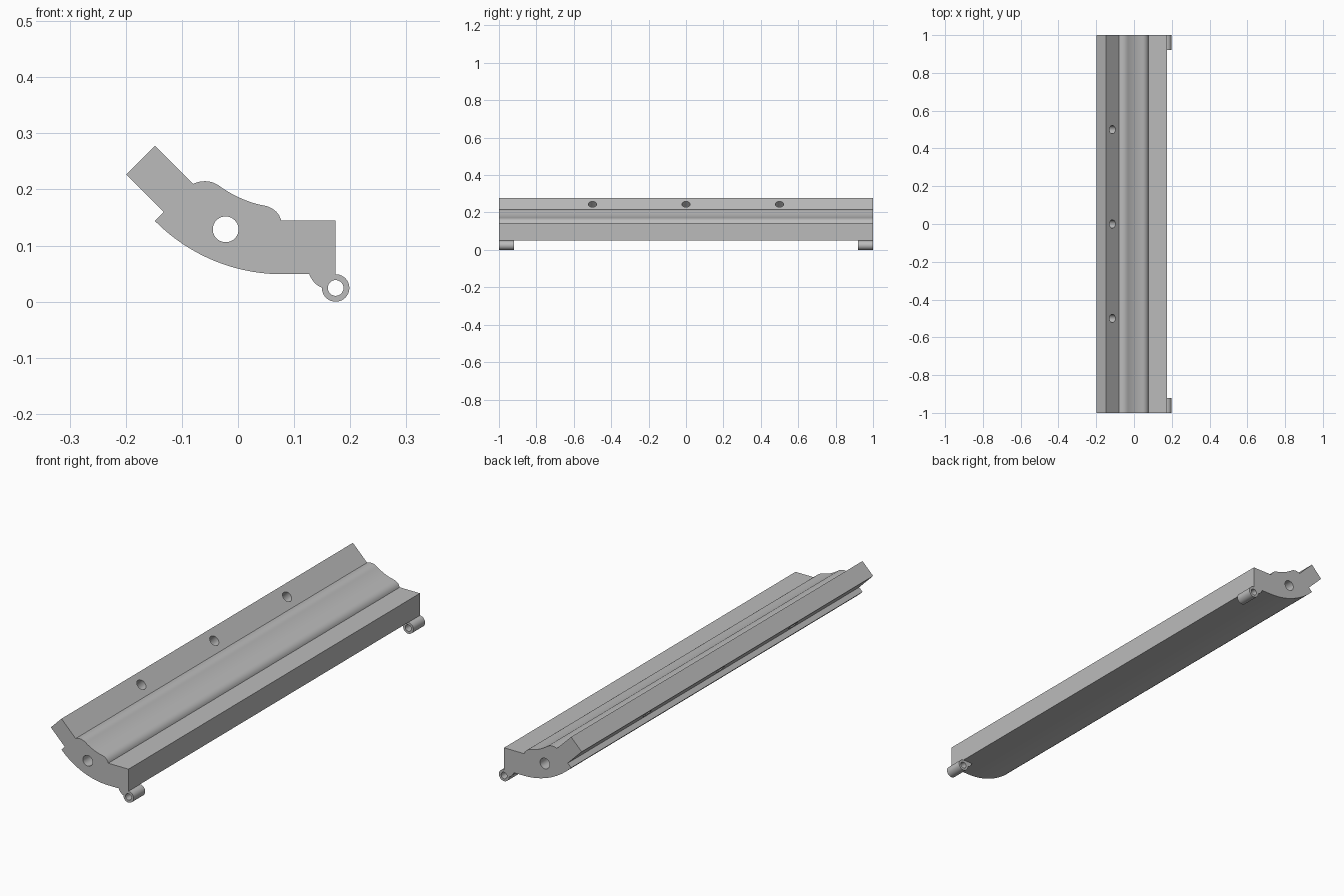
import bpy, bmesh, math
from mathutils import Vector, Matrix

cube = bpy.data.objects.get("Cube")
if cube:
    bpy.data.objects.remove(cube, do_unlink=True)

grey = bpy.data.materials.new("plain grey")
grey.use_nodes = True
COLOUR = (0.5, 0.5, 0.5, 1)
grey.diffuse_color = COLOUR
grey.node_tree.nodes["Principled BSDF"].inputs["Base Color"].default_value = COLOUR


def arc(cx, cz, r, a0, a1, n):
    """Points along a circular arc, angles in degrees."""
    angles = [math.radians(a0 + (a1 - a0) * i / n) for i in range(n + 1)]
    return [(cx + r * math.cos(a), cz + r * math.sin(a)) for a in angles]


def bend(a, c, b, n=10):
    """Quadratic curve from a to b, pulled toward c."""
    a, b, c = Vector(a), Vector(b), Vector(c)
    ts = [i / n for i in range(n + 1)]
    return [tuple(a * (1 - t) ** 2 + c * 2 * t * (1 - t) + b * t * t) for t in ts]


def extrude(name, profile, y0, y1):
    """Extrude an x-z profile along y."""
    points = []
    for p in profile:
        if not points or (Vector(p) - Vector(points[-1])).length > 1e-4:
            points.append(p)
    bm = bmesh.new()
    face = bm.faces.new([bm.verts.new((x, y0, z)) for x, z in points])
    result = bmesh.ops.extrude_face_region(bm, geom=[face])
    moved = [v for v in result["geom"] if isinstance(v, bmesh.types.BMVert)]
    bmesh.ops.translate(bm, verts=moved, vec=(0, y1 - y0, 0))
    bmesh.ops.recalc_face_normals(bm, faces=bm.faces)
    return finish(name, bm)


def finish(name, bm):
    mesh = bpy.data.meshes.new(name)
    bm.to_mesh(mesh)
    bm.free()
    mesh.materials.append(grey)
    obj = bpy.data.objects.new(name, mesh)
    bpy.context.collection.objects.link(obj)
    return obj


def drill(obj, centre, axis, radius, depth):
    """Cut a round hole and remove the cutter."""
    bm = bmesh.new()
    turn = Vector((0, 0, 1)).rotation_difference(Vector(axis)).to_matrix().to_4x4()
    bmesh.ops.create_cone(bm, cap_ends=True, segments=40, radius1=radius,
                          radius2=radius, depth=depth,
                          matrix=Matrix.Translation(centre) @ turn)
    cutter = finish("hole_cutter", bm)
    cutter.hide_render = True
    mod = obj.modifiers.new("hole", "BOOLEAN")
    mod.operation, mod.solver, mod.object = "DIFFERENCE", "EXACT", cutter
    bpy.context.view_layer.update()
    cut = obj.evaluated_get(bpy.context.evaluated_depsgraph_get())
    mesh = bpy.data.meshes.new_from_object(cut)
    obj.modifiers.clear()
    obj.data = mesh
    bpy.data.objects.remove(cutter, do_unlink=True)


def smooth(obj):
    bpy.ops.object.select_all(action="DESELECT")
    obj.select_set(True)
    bpy.context.view_layer.objects.active = obj
    bpy.ops.object.shade_smooth_by_angle(angle=math.radians(30))


# Long rail: angled flange, curved belly, square edge and rolled top
R = 0.319
belly_start = 180 + math.degrees(math.asin((R - 0.095) / R))
profile = [(-0.148, 0.278), (-0.199, 0.227), (-0.132, 0.160)]
profile += arc(0.079, 0.049 + R, R, belly_start, 270, 28)
profile += [(0.174, 0.049), (0.174, 0.145)]
profile += bend((0.077, 0.145), (0.070, 0.168), (0.043, 0.172))
profile += bend((0.043, 0.172), (0.005, 0.180), (-0.030, 0.204))
profile += bend((-0.030, 0.204), (-0.053, 0.222), (-0.080, 0.210))
rail = extrude("rail", profile, -1, 1)

# Lengthwise bore and screw holes through the flange
drill(rail, (-0.022, 0, 0.129), (0, 1, 0), 0.023, 2.2)
for y in (-0.5, 0, 0.5):
    drill(rail, (-0.139, y, 0.219), (1, 0, 1), 0.022, 0.12)
smooth(rail)

# Hinge lugs under the square edge at both ends
lug_profile = bend((0.127, 0.049), (0.135, 0.030), (0.150, 0.025), 8)
lug_profile += arc(0.174, 0.0245, 0.0245, 180, 450, 30)
for name, y0, y1 in (("front_hinge_lug", -1, -0.92), ("back_hinge_lug", 0.92, 1)):
    lug = extrude(name, lug_profile, y0, y1)
    drill(lug, (0.174, (y0 + y1) / 2, 0.0245), (0, 1, 0), 0.014, 0.2)
    smooth(lug)
